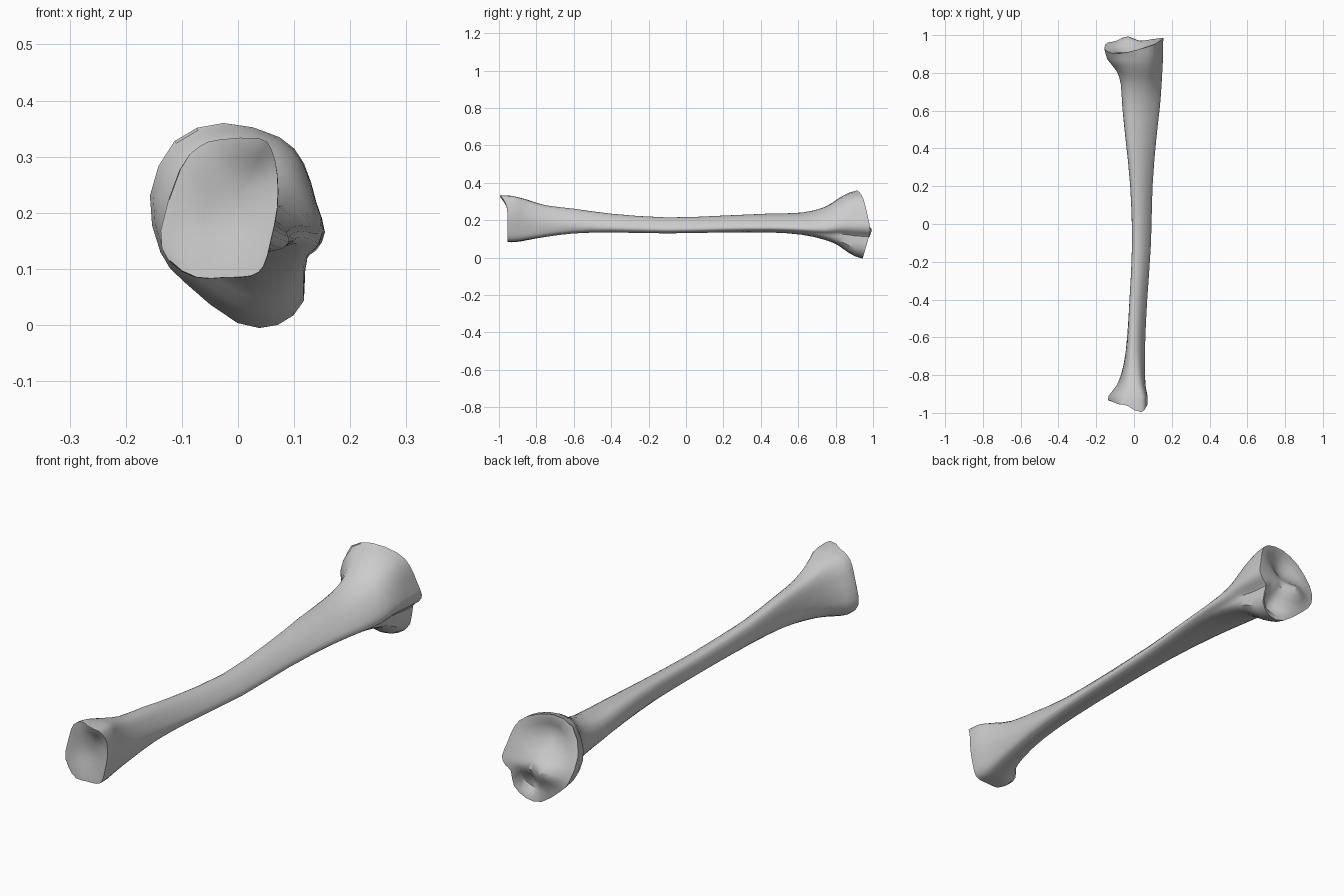
import bpy, bmesh, math
from mathutils import Vector

cube = bpy.data.objects.get("Cube")
if cube:
    bpy.data.objects.remove(cube, do_unlink=True)

# Cross-section outlines in a unit box, counter-clockwise from the crest side
SHAFT = [(1, .25), (.96, .42), (.72, .76), (.47, .95), (.2, 1), (.05, .86), (0, .55),
         (.03, .25), (.18, .06), (.42, 0), (.66, .01), (.84, .06), (.92, .1), (.98, .17)]
HEAD = [(1, .46), (.95, .61), (.88, .8), (.74, .93), (.42, 1), (.14, .91), (0, .64),
        (.06, .36), (.2, .21), (.5, .01), (.73, 0), (.88, .12), (.88, .31), (.95, .37)]
ANKLE = [(1, .5), (1, .74), (.95, .92), (.84, 1), (.5, .99), (.32, .94), (.16, .78),
         (0, .34), (.07, .12), (.3, 0), (.55, 0), (.77, .01), (.88, .08), (.94, .25)]

# Stations along the bone: y, x min, x max, z min, z max, shape (-1 ankle, 0 shaft, 1 head)
STATIONS = [
    (-.95, -.135, .07, .085, .333, -1),
    (-.91, -.135, .07, .085, .325, -1),
    (-.85, -.09, .06, .095, .31, -.8),
    (-.75, -.058, .058, .112, .28, -.5),
    (-.6, -.038, .06, .13, .262, -.2),
    (-.4, -.024, .07, .135, .235, 0),
    (-.1, -.01, .09, .13, .215, 0),
    (.2, -.02, .098, .135, .225, 0),
    (.45, -.045, .118, .135, .236, 0),
    (.62, -.062, .137, .123, .241, .1),
    (.74, -.07, .146, .097, .27, .35),
    (.81, -.092, .15, .07, .313, .65),
    (.87, -.14, .153, .03, .347, .9),
    (.93, -.157, .155, 0, .36, 1),
]


def spline(points, steps, closed):
    """Resample a list of vectors through a smooth curve."""
    n, out = len(points), []
    get = (lambda i: points[i % n]) if closed else (lambda i: points[max(0, min(n - 1, i))])
    for i in range(n if closed else n - 1):
        a, b, c, d = (Vector(get(i + k)) for k in (-1, 0, 1, 2))
        for s in range(steps):
            t = s / steps
            out.append(b + (c - a) * t / 2 + (a - b * 2.5 + c * 2 - d / 2) * t * t
                       + (b * 3 - a - c * 3 + d) * t ** 3 / 2)
    return out if closed else out + [Vector(points[-1])]


def bump(x, z, cx, cz, radius):
    return math.exp(-((x - cx) ** 2 + (z - cz) ** 2) / radius ** 2)


def head_end(x, z, inner):
    """Joint surface with two hollow plateaus and a ridge between them."""
    y = .972 - .26 * max(0, z - .15) - .22 * max(0, .12 - z) + .6 * x * z
    y += .03 * bump(x, z, -.04, .15, .045)
    dish = .045 * bump(x, z, -.02, .26, .075) + .045 * bump(x, z, .06, .065, .05)
    return y - dish * inner


def ankle_end(x, z, inner):
    """Shallow hollow joint surface with a projecting knob at the top."""
    y = -.955 + .02 * max(0, -x - .08) / .05 - .042 * bump(x, z, .03, .34, .05)
    return y + .015 * bump(x, z, -.03, .2, .07) * inner


def ring_at(station):
    y, x0, x1, z0, z1, w = station
    other = HEAD if w > 0 else ANKLE
    k = min(1, abs(w))
    pts = [Vector(s).lerp(Vector(o), k) for s, o in zip(SHAFT, other)]
    return [Vector((x0 + (x1 - x0) * p.x, y, z0 + (z1 - z0) * p.y))
            for p in spline(pts, 2, True)]


def bridge(bm, a, b):
    for i in range(len(a)):
        j = (i + 1) % len(a)
        bm.faces.new((a[i], a[j], b[j], b[i]))


def add_cap(bm, rim, surface):
    """Close an end with shrinking rings laid on the joint surface."""
    coords = [v.co.copy() for v in rim]
    centre = sum(coords, Vector()) / len(coords)
    previous = rim
    for scale in (.9, .75, .58, .4, .2):
        ring = []
        for co in coords:
            p = centre.lerp(co, scale)
            p.y = surface(p.x, p.z, min(1, (1 - scale) * 4))
            ring.append(bm.verts.new(p))
        bridge(bm, previous, ring)
        previous = ring
    tip = bm.verts.new((centre.x, surface(centre.x, centre.z, 1), centre.z))
    for i in range(len(previous)):
        bm.faces.new((previous[i], previous[(i + 1) % len(previous)], tip))


# Loft the shaft, then fit both rims and caps to the joint surfaces
bm = bmesh.new()
rings = [[bm.verts.new(p) for p in ring_at(s)] for s in spline(STATIONS, 2, False)]
for v in rings[0]:
    v.co.y = ankle_end(v.co.x, v.co.z, 0)
for v in rings[-1]:
    v.co.y = head_end(v.co.x, v.co.z, 0)
for v in rings[1]:
    v.co.y = min(v.co.y, -.93)
for a, b in zip(rings, rings[1:]):
    bridge(bm, a, b)
add_cap(bm, rings[0], ankle_end)
add_cap(bm, rings[-1], head_end)
bmesh.ops.recalc_face_normals(bm, faces=bm.faces)

mesh = bpy.data.meshes.new("shin_bone")
bm.to_mesh(mesh)
bm.free()
bone = bpy.data.objects.new("shin_bone", mesh)
bpy.context.collection.objects.link(bone)

# Plain grey bone
grey = bpy.data.materials.new("light grey")
grey.use_nodes = True
colour = (.6, .6, .6, 1)
grey.diffuse_color = colour
grey.node_tree.nodes["Principled BSDF"].inputs["Base Color"].default_value = colour
mesh.materials.append(grey)

bpy.ops.object.select_all(action='DESELECT')
bone.select_set(True)
bpy.context.view_layer.objects.active = bone
bpy.ops.object.shade_smooth_by_angle(angle=math.radians(35))
